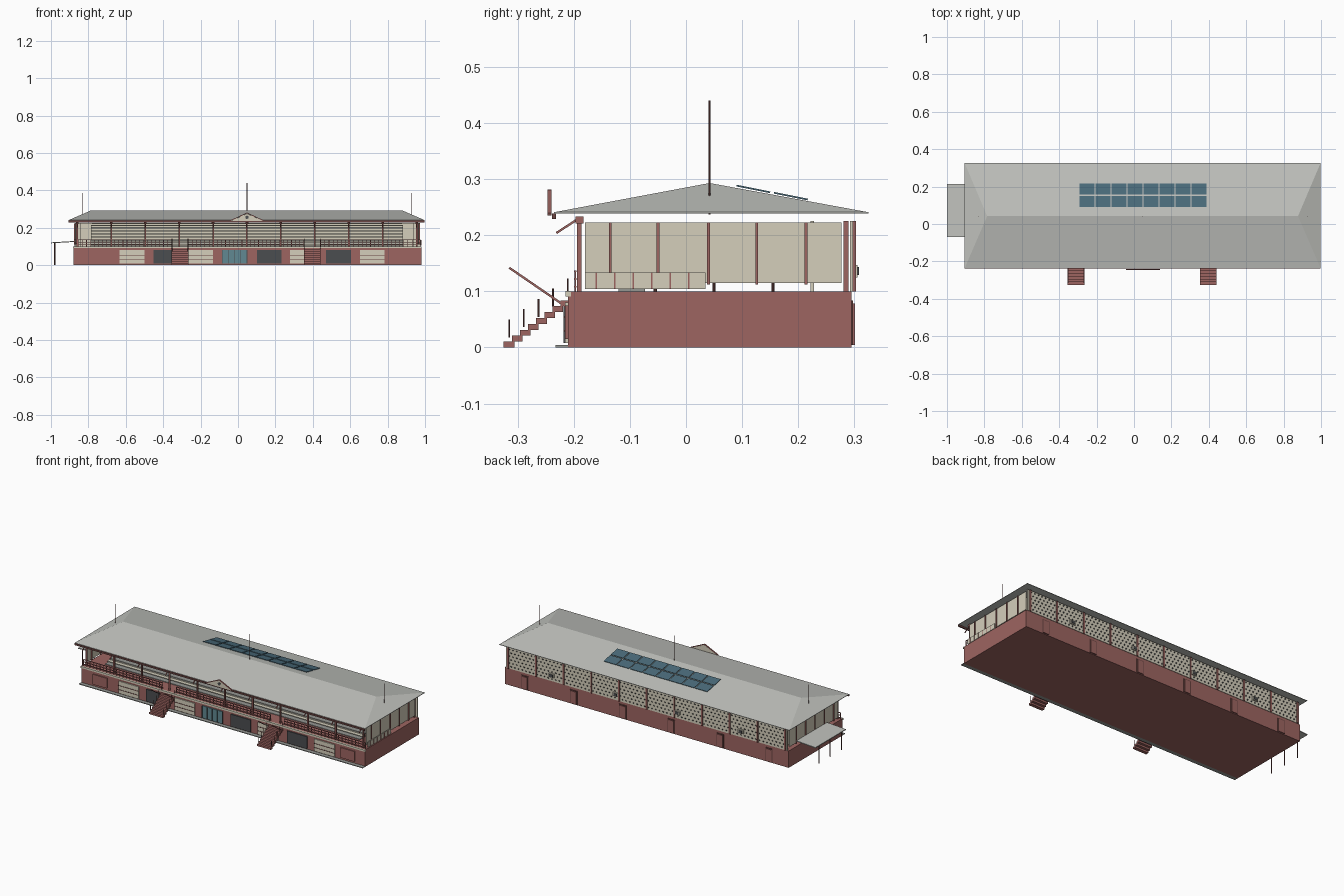
import bpy, bmesh, math
from mathutils import Vector, Matrix

if "Cube" in bpy.data.objects:
    bpy.data.objects.remove(bpy.data.objects["Cube"])

COLORS = {
    "red": (0.34, 0.13, 0.12), "dark_red": (0.15, 0.06, 0.055), "cream": (0.66, 0.62, 0.50),
    "roof": (0.53, 0.54, 0.51), "glass": (0.12, 0.25, 0.29), "solar": (0.07, 0.15, 0.20),
    "dark": (0.07, 0.075, 0.08), "paving": (0.30, 0.31, 0.29),
}
MATS = {}
for key, c in COLORS.items():
    MATS[key] = bpy.data.materials.new(key)
    MATS[key].diffuse_color = (*c, 1)

PARTS = {}   # name -> (bmesh, colour)
CX = 0.048   # building centre line


def part(name, color):
    if name not in PARTS:
        PARTS[name] = (bmesh.new(), color)
    return PARTS[name][0]


def box(name, color, x, y, z):
    """Axis aligned box from three (low, high) ranges."""
    lo, hi = Vector((x[0], y[0], z[0])), Vector((x[1], y[1], z[1]))
    m = Matrix.Translation((lo + hi) / 2) @ Matrix.Diagonal((*(hi - lo), 1))
    bmesh.ops.create_cube(part(name, color), size=1, matrix=m)


def slab(name, color, x, p, q, t):
    """Board spanning x, running from p to q in the (y, z) plane."""
    p, q = Vector(p), Vector(q)
    d, c = q - p, (p + q) / 2
    m = (Matrix.Translation((sum(x) / 2, c.x, c.y))
         @ Matrix.Rotation(math.atan2(d.y, d.x), 4, 'X')
         @ Matrix.Diagonal((x[1] - x[0], d.length, t, 1)))
    bmesh.ops.create_cube(part(name, color), size=1, matrix=m)


def rod(name, color, x, y, z, r, sides=8):
    m = Matrix.Translation((x, y, sum(z) / 2))
    bmesh.ops.create_cone(part(name, color), cap_ends=True, segments=sides,
                          radius1=r, radius2=r, depth=z[1] - z[0], matrix=m)


def around(c, w):
    return (c - w / 2, c + w / 2)


# ground floor block, deck edge and front paving
box("ground_floor", "red", (-0.88, 0.98), (-0.21, 0.295), (0, 0.1))
box("deck_edge", "cream", (-0.882, 0.982), (-0.215, -0.205), (0.091, 0.101))
box("front_paving", "paving", (-0.88, 0.98), (-0.233, -0.21), (0, 0.004))

# hipped roof
bm = part("hip_roof", "roof")
eave = [(-0.905, -0.235), (0.997, -0.235), (0.997, 0.325), (-0.905, 0.325)]
low = [bm.verts.new((x, y, 0.2385)) for x, y in eave]
top = [bm.verts.new((x, y, 0.241)) for x, y in eave]
r0, r1 = bm.verts.new((-0.785, 0.042, 0.293)), bm.verts.new((0.877, 0.042, 0.293))
bm.faces.new(low[::-1])
for i in range(4):
    j = (i + 1) % 4
    bm.faces.new((low[i], low[j], top[j], top[i]))
for f in ((top[0], top[1], r1, r0), (top[1], top[2], r1),
          (top[2], top[3], r0, r1), (top[3], top[0], r0)):
    bm.faces.new(f)
box("front_gutter", "dark_red", (-0.905, 0.997), (-0.239, -0.232), (0.229, 0.239))

# solar panels lying just above the rear slope
for i in range(8):
    x = around(CX + (i - 3.5) * 0.0855, 0.08)
    slab("solar_panels", "solar", x, (0.09, 0.2885), (0.15, 0.2765), 0.003)
    slab("solar_panels", "solar", x, (0.157, 0.2755), (0.217, 0.2635), 0.003)

# flagpoles
for x, h in ((-0.833, 0.385), (CX, 0.44), (0.928, 0.385)):
    rod("flagpoles", "dark_red", x, 0.042, (0.237, h), 0.0015)

# front pediment with trim and vent
bm = part("pediment", "cream")
tri = [[bm.verts.new((CX + a, y, z)) for a, z in ((-0.085, 0.237), (0.085, 0.237), (0, 0.276))]
       for y in (-0.244, -0.24)]
bm.faces.new(tri[0])
bm.faces.new(tri[1][::-1])
for i in range(3):
    j = (i + 1) % 3
    bm.faces.new((tri[0][j], tri[0][i], tri[1][i], tri[1][j]))
for s in (-1, 1):
    m = (Matrix.Translation((CX + s * 0.044, -0.243, 0.2585))
         @ Matrix.Rotation(s * math.atan2(0.041, 0.088), 4, 'Y')
         @ Matrix.Diagonal((0.1, 0.007, 0.004, 1)))
    bmesh.ops.create_cube(part("pediment_trim", "red"), size=1, matrix=m)
bmesh.ops.create_cone(part("pediment_vent", "dark"), cap_ends=True, segments=12, radius1=0.009,
                      radius2=0.009, depth=0.003,
                      matrix=Matrix.Translation((CX, -0.245, 0.256)) @ Matrix.Rotation(math.pi / 2, 4, 'X'))

# verandah posts, capitals, brackets, and rear posts
for i in range(11):
    x = CX + (i - 5) * 0.1815
    box("verandah_posts", "red", around(x, 0.008), around(-0.19, 0.008), (0.1, 0.23))
    box("post_capitals", "red", around(x, 0.014), around(-0.19, 0.014), (0.221, 0.233))
    slab("post_brackets", "red", around(x, 0.005), (-0.231, 0.204), (-0.194, 0.228), 0.004)
    box("rear_posts", "red", around(x, 0.009), around(0.285, 0.009), (0.1, 0.225))
    box("rear_pilasters", "red", around(x, 0.009), (0.295, 0.303), (0.1, 0.225))

# front balustrade, open where the two stairs arrive
STAIRS = (-0.31, 0.397)
edges = [-0.875, STAIRS[0] - 0.045, STAIRS[0] + 0.045, STAIRS[1] - 0.045, STAIRS[1] + 0.045, 0.975]
for a, b in zip(edges[::2], edges[1::2]):
    for z in (0.108, 0.122, 0.136):
        box("balustrade_rails", "red", (a, b), (-0.2, -0.195), around(z, 0.003))
    n = round((b - a) / 0.022)
    for k in range(n + 1):
        box("balusters", "red", around(a + (b - a) * k / n, 0.003), (-0.199, -0.196), (0.1, 0.136))

# stairs with handrail and rail posts
for sx in STAIRS:
    for k in range(8):
        y, z = -0.325 + k * 0.0145, 0.0105 * k
        box("stair_steps", "red", around(sx, 0.09), (y, y + 0.019), (z, z + 0.0105))
    for s in (-1, 1):
        x = sx + s * 0.043
        slab("stair_handrails", "red", around(x, 0.004), (-0.315, 0.142), (-0.21, 0.07), 0.004)
        for k in range(5):
            z = 0.018 + k * 0.0183
            rod("stair_rail_posts", "dark_red", x, -0.315 + k * 0.026, (z, z + 0.032), 0.0015, 6)

# ground floor front openings
kinds = ("dark_red", "cream", "dark", "cream", "glass", "dark", "cream", "dark", "cream", "dark_red")
xs = (-0.755, -0.567, -0.385, -0.2, -0.018, 0.167, 0.345, 0.537, 0.717, 0.868)
for x, k in zip(xs, kinds):
    w, z = (0.092, (0.015, 0.075)) if k == "dark_red" else (0.132, (0.008, 0.08))
    name = {"dark_red": "side_doors", "cream": "slatted_screens", "dark": "roller_doors",
            "glass": "entrance_glazing"}[k]
    box(name, "red" if k == "dark_red" else k, around(x, w), (-0.216, -0.208), z)
    if k == "cream":
        for zz in (0.03, 0.054):
            box("screen_bars", "dark_red", around(x, w), (-0.218, -0.215), around(zz, 0.003))
    if k == "glass":
        for s in (-0.066, -0.033, 0, 0.033, 0.066):
            box("entrance_mullions", "dark", around(x + s, 0.003), (-0.218, -0.212), z)

# end walls raised off the deck, with posts
for s in (-1, 1):
    x = CX + s * 0.917
    box("end_walls", "cream", around(x, 0.005), (-0.18, 0.277), (0.115, 0.223))
    for y in (-0.135, -0.05, 0.04, 0.126, 0.214):
        box("end_wall_posts", "red", around(x, 0.014), around(y, 0.005), (0.112, 0.223))
    box("inner_end_screens", "cream", around(CX + s * 0.86, 0.065), (0.222, 0.228), (0.1, 0.225))

# low panelled balcony guard on the right end
box("end_guard", "cream", (0.974, 0.979), (-0.18, 0.035), (0.104, 0.134))
for k in range(6):
    box("end_guard_bars", "red", (0.977, 0.981), around(-0.16 + k * 0.033, 0.0025), (0.104, 0.134))

# tiered seating and wall behind it
for k in range(7):
    y, z = -0.12 + k * 0.045, 0.1 + k * 0.0165
    x = around(CX, 1.67)
    box("seating_treads", "paving", x, (y, y + 0.047), (z, z + 0.004))
    box("seating_benches", "cream", x, (y + 0.018, y + 0.04), (z + 0.011, z + 0.014))
    box("seating_risers", "cream", x, (y + 0.043, y + 0.046), (z + 0.003, z + 0.0165))
box("seating_back_wall", "cream", around(CX, 1.67), (0.222, 0.23), (0.116, 0.222))

# rear wall with staggered raised blocks
box("rear_wall", "cream", (-0.872, 0.972), (0.292, 0.298), (0.1, 0.225))
for r in range(6):
    for k in range(75):
        x = -0.862 + (k + 0.5 * (r % 2)) * 0.0243
        slab("rear_wall_blocks", "dark", around(x, 0.006), (0.297, 0.112 + r * 0.02), (0.301, 0.117 + r * 0.02), 0.003)

# rear service boxes and ground floor doors
for x in (0.67, 0.25, -0.155, -0.57):
    box("rear_service_boxes", "cream", around(x, 0.035), (0.297, 0.306), (0.125, 0.147))
    box("service_box_grilles", "dark", around(x, 0.022), (0.305, 0.308), (0.129, 0.143))
for k in range(6):
    x = CX + (k - 2.5) * 0.32
    box("rear_door_frames", "dark_red", around(x, 0.046), (0.293, 0.298), (0.004, 0.084))
    box("rear_doors", "red", around(x, 0.036), (0.296, 0.301), (0.004, 0.078))

# left side canopy on posts
bm = part("side_canopy", "roof")
m = (Matrix.Translation((-0.937, 0.0725, 0.123)) @ Matrix.Rotation(-0.06, 4, 'Y')
     @ Matrix.Diagonal((0.124, 0.285, 0.005, 1)))
bmesh.ops.create_cube(bm, size=1, matrix=m)
for y in (-0.055, 0.05, 0.155):
    rod("canopy_posts", "dark_red", -0.98, y, (0, 0.119), 0.003)

# turn every part into an object
for name, (bm, color) in PARTS.items():
    bmesh.ops.recalc_face_normals(bm, faces=bm.faces)
    me = bpy.data.meshes.new(name)
    bm.to_mesh(me)
    bm.free()
    me.materials.append(MATS[color])
    bpy.context.collection.objects.link(bpy.data.objects.new(name, me))

for m in bpy.data.materials:
    if m.users and not m.is_grease_pencil:
        m.use_nodes = True
        m.node_tree.nodes["Principled BSDF"].inputs["Base Color"].default_value = m.diffuse_color
